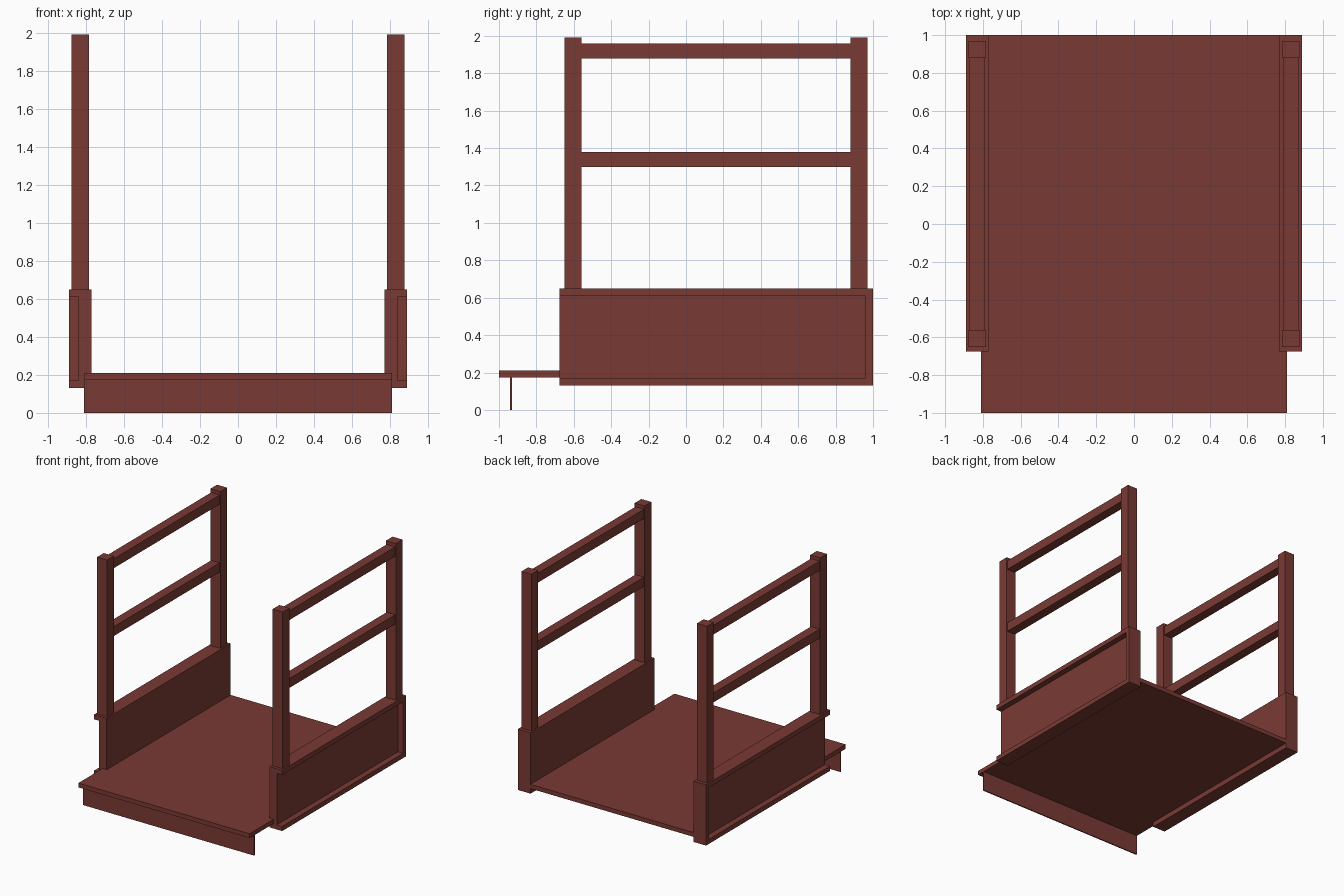
import bpy
import bmesh

cube = bpy.data.objects.get("Cube")
if cube:
    bpy.data.objects.remove(cube, do_unlink=True)

# Single painted finish
paint = bpy.data.materials.new("dark red paint")
paint.use_nodes = True
colour = (0.195, 0.042, 0.034, 1)
paint.diffuse_color = colour
paint.node_tree.nodes["Principled BSDF"].inputs["Base Color"].default_value = colour


def finish(name, bm):
    bmesh.ops.recalc_face_normals(bm, faces=bm.faces[:])
    mesh = bpy.data.meshes.new(name)
    bm.to_mesh(mesh)
    bm.free()
    mesh.materials.append(paint)
    obj = bpy.data.objects.new(name, mesh)
    bpy.context.scene.collection.objects.link(obj)
    return obj


def box(name, xs, ys, zs):
    bm = bmesh.new()
    bmesh.ops.create_cube(bm, size=1)
    for v in bm.verts:
        for axis, (lo, hi) in enumerate((xs, ys, zs)):
            v.co[axis] = lo if v.co[axis] < 0 else hi
    return finish(name, bm)


def channel(name, side, ys, zs, inner, web, outer, lip):
    """C-shaped side beam, open outward, with its rear end closed."""
    z0, z1 = zs
    profile = [(inner, z0), (outer, z0), (outer, z0 + lip), (web, z0 + lip),
               (web, z1 - lip), (outer, z1 - lip), (outer, z1), (inner, z1)]
    bm = bmesh.new()
    face = bm.faces.new([bm.verts.new((side * x, ys[0], z)) for x, z in profile])
    swept = bmesh.ops.extrude_face_region(bm, geom=[face])
    verts = [g for g in swept["geom"] if isinstance(g, bmesh.types.BMVert)]
    bmesh.ops.translate(bm, verts=verts, vec=(0, ys[1] - lip - ys[0], 0))
    if not any(f == face for f in bm.faces):
        bm.faces.new([v for v in face.verts])
    return finish(name, bm)


# Deck with a thin hanging plate set back under the front edge
box("deck", (-0.81, 0.81), (-1, 1), (0.173, 0.21))
box("front_skirt", (-0.81, 0.81), (-0.94, -0.93), (0, 0.173))

for side, label in ((-1, "right"), (1, "left")):
    def span(a, b):
        return tuple(sorted((side * a, side * b)))

    # Side beam and its closed rear end
    channel(label + "_side_beam", side, (-0.675, 1), (0.13, 0.65),
            0.77, 0.84, 0.89, 0.04)
    box(label + "_beam_end", span(0.77, 0.89), (0.96, 1), (0.13, 0.65))

    # Guard rail posts
    for where, y in (("front", -0.65), ("rear", 0.88)):
        box(f"{label}_{where}_post", span(0.783, 0.877), (y, y + 0.09), (0.63, 1.99))

    # Horizontal rails between the posts
    for where, z in (("middle", 1.30), ("top", 1.88)):
        box(f"{label}_{where}_rail", span(0.79, 0.87), (-0.57, 0.89), (z, z + 0.08))
